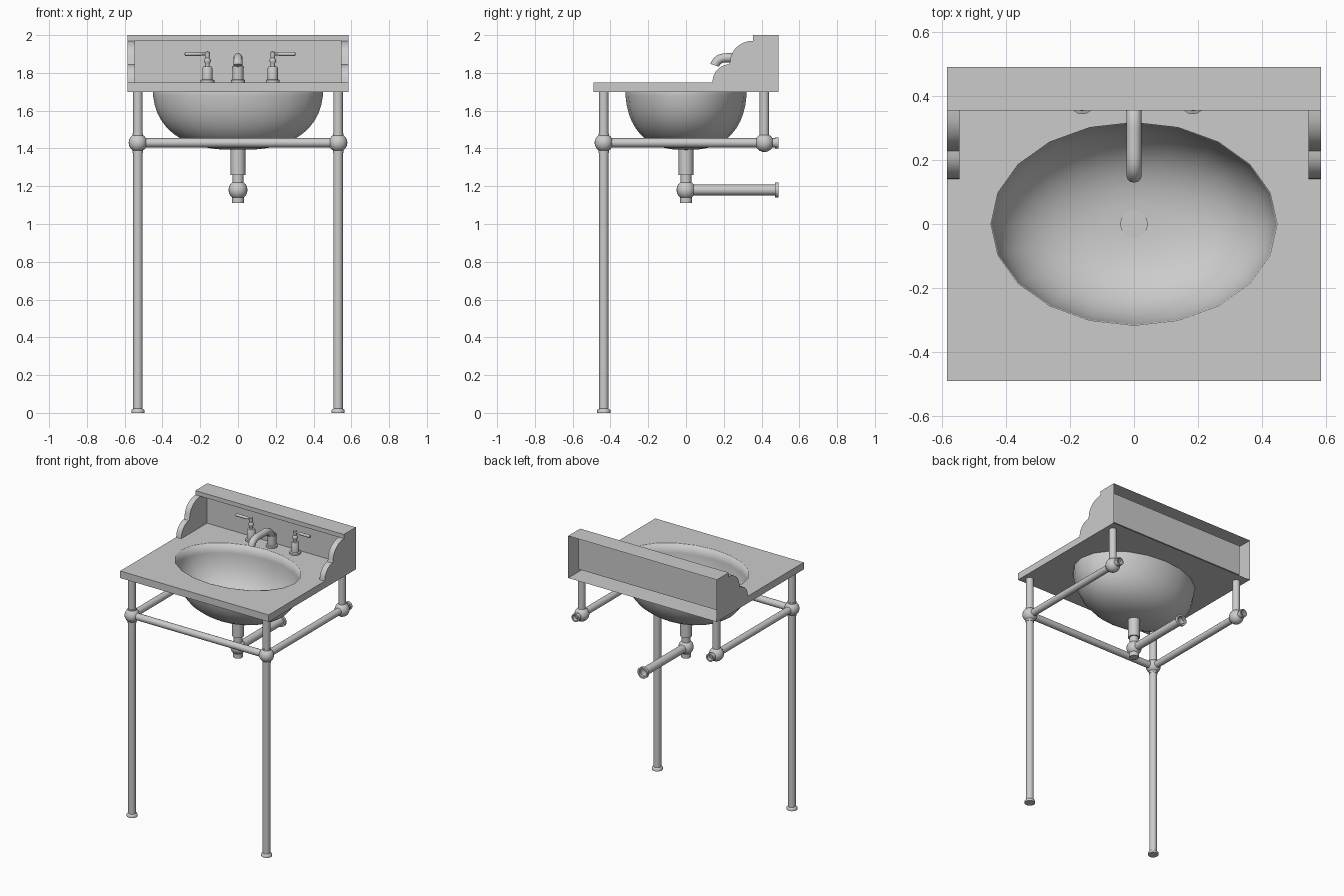
import bpy, bmesh
from math import pi, cos, sin
from mathutils import Vector

if "Cube" in bpy.data.objects:
    bpy.data.objects.remove(bpy.data.objects["Cube"])

grey = bpy.data.materials.new("light_grey")
grey.use_nodes = True
tone = (0.6, 0.6, 0.6, 1)
grey.diffuse_color = tone
grey.node_tree.nodes["Principled BSDF"].inputs["Base Color"].default_value = tone


def smooth(obj, angle=0.7):
    bpy.ops.object.select_all(action="DESELECT")
    obj.select_set(True)
    bpy.context.view_layer.objects.active = obj
    bpy.ops.object.shade_smooth_by_angle(angle=angle)


def finish(bm, name, angle=0.7):
    bmesh.ops.remove_doubles(bm, verts=bm.verts, dist=0.0002)
    bmesh.ops.recalc_face_normals(bm, faces=bm.faces)
    mesh = bpy.data.meshes.new(name)
    bm.to_mesh(mesh)
    bm.free()
    mesh.materials.append(grey)
    obj = bpy.data.objects.new(name, mesh)
    bpy.context.collection.objects.link(obj)
    smooth(obj, angle)
    return obj


def lathe(name, origin, axis, profile, sides=20):
    """Turn (radius, distance along axis) pairs; radius 0 closes an end."""
    bm = bmesh.new()
    turn = Vector(axis).to_track_quat("Z", "Y")
    rings = []
    for r, t in profile:
        rings.append([bm.verts.new(Vector(origin) + turn @ Vector(
            (r * cos(2 * pi * i / sides), r * sin(2 * pi * i / sides), t)))
            for i in range(sides)])
    for a, b in zip(rings, rings[1:]):
        for i in range(sides):
            j = (i + 1) % sides
            bm.faces.new((a[i], a[j], b[j], b[i]))
    return finish(bm, name)


def ball(name, centre, radius):
    profile = [(radius * sin(pi * i / 12), -radius * cos(pi * i / 12)) for i in range(13)]
    return lathe(name, centre, (0, 0, 1), profile)


# Main dimensions
W, D, IN, PANEL = 0.585, 0.49, 0.545, 0.43
LOW, TOP, CAP, HIGH = 1.70, 1.75, 1.97, 2.0
STEP, FRONT = 0.14, 0.355
RX, RY, DEEP, SEG = 0.45, 0.32, 0.355, 20


def oval(z, k=1):
    return [(RX * k * cos(2 * pi * i / SEG), RY * k * sin(2 * pi * i / SEG), z)
            for i in range(SEG)]


# Counter and splashback: one hollow shell, open at the wall
bm = bmesh.new()


def face(points):
    return bm.faces.new([bm.verts.new(p) for p in points])


def sheet_with_hole(outline, hole):
    edges = []
    for loop in (outline, hole):
        vs = [bm.verts.new(p) for p in loop]
        edges += [bm.edges.new((vs[i - 1], vs[i])) for i in range(len(vs))]
    bmesh.ops.triangle_fill(bm, edges=edges, use_beauty=True)


def quarter(y0, z0, y1, z1, n=7):
    return [(y1 - (y1 - y0) * cos(pi / 2 * i / n), z0 + (z1 - z0) * sin(pi / 2 * i / n))
            for i in range(n + 1)]


scallop = quarter(STEP, TOP, 0.228, 1.845) + quarter(0.234, 1.86, FRONT, CAP)
top_half = [(W, -D), (W, STEP), (IN, STEP), (IN, PANEL)]
top_outline = top_half + [(-x, y) for x, y in reversed(top_half)]
sheet_with_hole([(x, y, TOP) for x, y in top_outline], oval(TOP))
sheet_with_hole([(W, -D, LOW), (W, D, LOW), (-W, D, LOW), (-W, -D, LOW)], oval(LOW, 0.997))
face([(-W, -D, LOW), (W, -D, LOW), (W, -D, TOP), (-W, -D, TOP)])
for s in (-1, 1):
    outer = [(-D, LOW), (-D, TOP)] + scallop + [(FRONT, HIGH), (D, HIGH), (D, LOW)]
    inner = scallop + [(PANEL, CAP), (PANEL, TOP)]
    face([(s * W, y, z) for y, z in outer])
    face([(s * IN, y, z) for y, z in inner])
    for (y0, z0), (y1, z1) in zip(scallop, scallop[1:]):
        face([(s * IN, y0, z0), (s * W, y0, z0), (s * W, y1, z1), (s * IN, y1, z1)])
face([(-IN, PANEL, TOP), (IN, PANEL, TOP), (IN, PANEL, CAP), (-IN, PANEL, CAP)])
face([(-IN, FRONT, CAP), (IN, FRONT, CAP), (IN, PANEL, CAP), (-IN, PANEL, CAP)])
face([(-W, FRONT, CAP), (-IN, FRONT, CAP), (IN, FRONT, CAP), (W, FRONT, CAP),
      (W, FRONT, HIGH), (-W, FRONT, HIGH)])
face([(-W, FRONT, HIGH), (W, FRONT, HIGH), (W, D, HIGH), (-W, D, HIGH)])
finish(bm, "counter_and_splashback", 0.5)

# Basin: oval bowl with a full, rounded section
bm = bmesh.new()
rings = []
for i in range(13):
    a = pi / 2 * i / 12
    k, d = max(cos(a), 0) ** 0.8, sin(a) ** 0.8
    rings.append([bm.verts.new(p) for p in oval(TOP - DEEP * d, max(k, 0.00001))])
for a, b in zip(rings, rings[1:]):
    for i in range(SEG):
        bm.faces.new((a[i - 1], a[i], b[i], b[i - 1]))
basin = finish(bm, "basin")
shell = basin.modifiers.new("thickness", "SOLIDIFY")
shell.thickness, shell.offset = 0.006, 0

# Drain and waste pipe
lathe("drain_ring", (0, 0, 1.395), (0, 0, 1),
      [(0.043, 0), (0.043, 0.009), (0.03, 0.009), (0.03, 0.006), (0, 0.006)])
lathe("drain_pipe", (0, 0, 1.11), (0, 0, 1),
      [(0, 0), (0.032, 0), (0.032, 0.03), (0.029, 0.03), (0.029, 0.15),
       (0.039, 0.15), (0.039, 0.285), (0, 0.285)])
ball("trap_ball", (0, 0, 1.18), 0.05)
lathe("waste_pipe", (0, 0, 1.18), (0, 1, 0),
      [(0.028, 0), (0.028, 0.472), (0.04, 0.472), (0.04, D), (0.028, D), (0.028, 0.475)])

# Stand: front legs, rear posts, rails and ball joints
LX, FY, BY, RZ = 0.53, -0.435, 0.415, 1.43
for side, s in (("right", -1), ("left", 1)):
    lathe(side + "_front_leg", (s * LX, FY, 0), (0, 0, 1),
          [(0, 0), (0.035, 0), (0.035, 0.014), (0.03, 0.02), (0.025, 0.022),
           (0.025, 1.375), (0.028, 1.375), (0.028, 1.48), (0.025, 1.48), (0.025, LOW)])
    lathe(side + "_rear_post", (s * LX, BY, RZ), (0, 0, 1),
          [(0.025, 0), (0.025, LOW - RZ)])
    lathe(side + "_rail", (s * LX, FY, RZ), (0, 1, 0),
          [(0.024, 0), (0.024, 0.905), (0.029, 0.905), (0.029, D - FY),
           (0.02, D - FY), (0.02, 0.91)])
    ball(side + "_front_joint", (s * LX, FY, RZ), 0.049)
    ball(side + "_rear_joint", (s * LX, BY, RZ), 0.049)
lathe("front_rail", (-LX, FY, RZ), (1, 0, 0), [(0.024, 0), (0.024, 2 * LX)])

# Tap handles with outward levers
TY = 0.38
for side, x, s in (("right", -0.162, -1), ("left", 0.184, 1)):
    lathe(side + "_tap", (x, TY, TOP), (0, 0, 1),
          [(0.037, 0), (0.037, 0.012), (0.027, 0.016), (0.027, 0.075), (0.022, 0.083),
           (0.012, 0.085), (0.012, 0.1), (0.018, 0.11), (0.018, 0.12), (0.011, 0.13),
           (0.013, 0.14), (0.013, 0.16), (0, 0.165)], 16)
    lathe(side + "_lever", (x, TY, 1.9), (s, 0, 0),
          [(0.007, 0), (0.007, 0.03), (0.01, 0.035), (0.01, 0.118), (0, 0.122)], 12)

# Spout: base and bent tube
lathe("spout_base", (0, TY, TOP), (0, 0, 1),
      [(0.037, 0), (0.037, 0.012), (0.029, 0.016), (0.029, 0.075),
       (0.033, 0.075), (0.033, 0.085), (0.024, 0.085)])
curve = bpy.data.curves.new("spout", "CURVE")
curve.dimensions = "3D"
curve.bevel_depth, curve.bevel_resolution, curve.resolution_u = 0.024, 4, 8
curve.use_fill_caps = True
spline = curve.splines.new("BEZIER")
path = [((TY, 1.81), (0, 0.03)), ((0.31, 1.88), (-0.035, 0)),
        ((0.215, 1.88), (-0.035, 0)), ((0.152, 1.84), (-0.008, -0.025))]
spline.bezier_points.add(len(path) - 1)
for point, ((y, z), (dy, dz)) in zip(spline.bezier_points, path):
    point.handle_left_type = point.handle_right_type = "FREE"
    point.co = (0, y, z)
    point.handle_left = (0, y - dy, z - dz)
    point.handle_right = (0, y + dy, z + dz)
curve.materials.append(grey)
spout = bpy.data.objects.new("spout", curve)
bpy.context.collection.objects.link(spout)
bpy.ops.object.select_all(action="DESELECT")
spout.select_set(True)
bpy.context.view_layer.objects.active = spout
bpy.ops.object.convert(target="MESH")
smooth(bpy.context.view_layer.objects.active)
